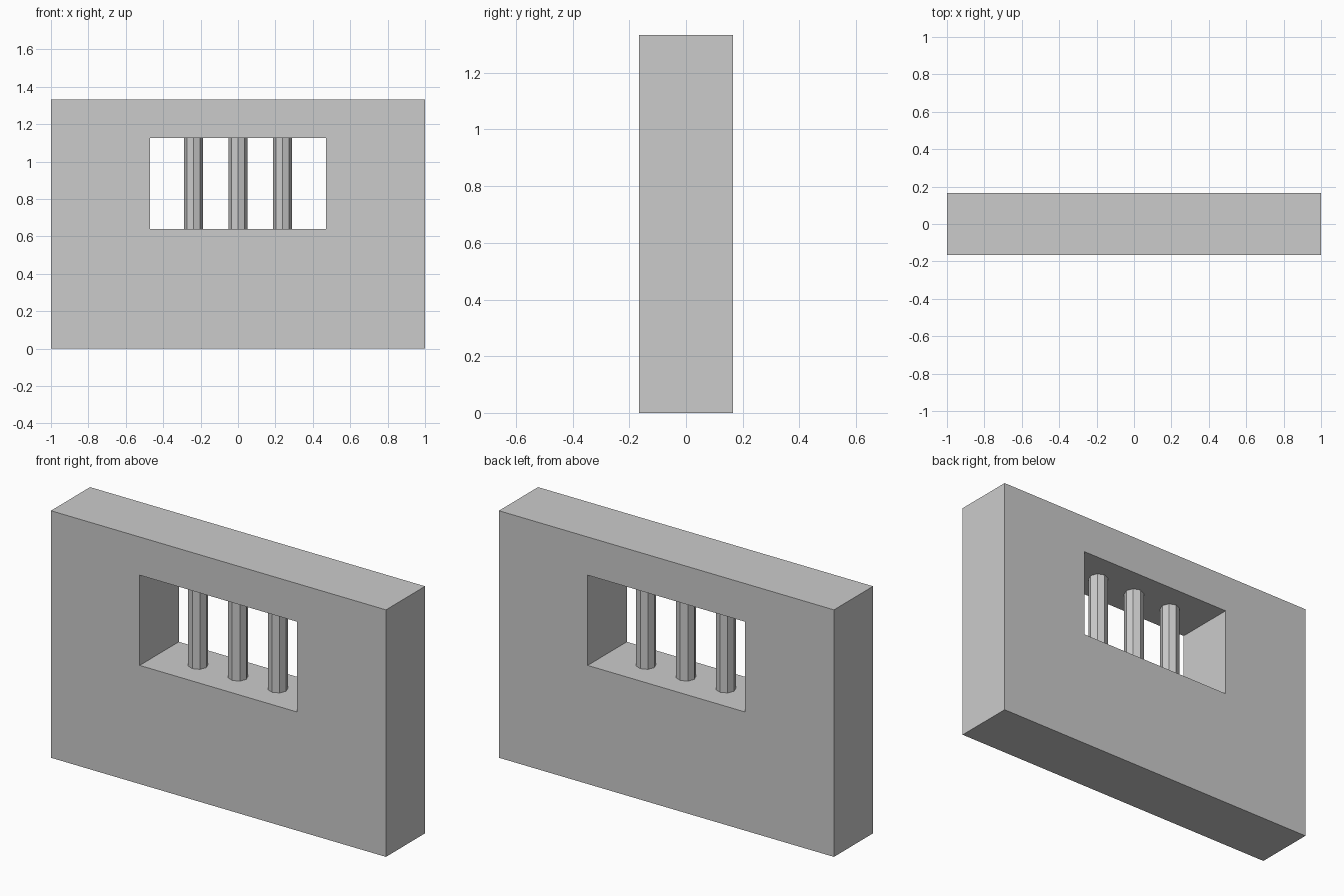
import bpy, bmesh

if "Cube" in bpy.data.objects:
    bpy.data.objects.remove(bpy.data.objects["Cube"])

HALF_DEPTH = 0.1667
WALL = (-1.0, 1.0, 0.0, 1.333)        # x min, x max, z min, z max
WINDOW = (-0.47, 0.47, 0.64, 1.127)
BAR_RADIUS = 0.05
BAR_SPACING = 0.238


def rect_loop(bm, rect, y):
    x0, x1, z0, z1 = rect
    return [bm.verts.new((x, y, z)) for x, z in ((x0, z0), (x1, z0), (x1, z1), (x0, z1))]


# Wall: outer and inner rectangles, front and back, joined into a closed ring
bm = bmesh.new()
loops = [rect_loop(bm, WALL, -HALF_DEPTH), rect_loop(bm, WALL, HALF_DEPTH),
         rect_loop(bm, WINDOW, HALF_DEPTH), rect_loop(bm, WINDOW, -HALF_DEPTH)]
for k in range(4):
    a, b = loops[k], loops[(k + 1) % 4]
    for i in range(4):
        j = (i + 1) % 4
        bm.faces.new((a[i], a[j], b[j], b[i]))
bmesh.ops.recalc_face_normals(bm, faces=bm.faces)
mesh = bpy.data.meshes.new("wall")
bm.to_mesh(mesh)
bm.free()
bpy.context.collection.objects.link(bpy.data.objects.new("wall", mesh))

# Window bars: three open-ended octagonal posts from sill to lintel
for i in (-1, 0, 1):
    bpy.ops.mesh.primitive_cylinder_add(
        vertices=8, radius=BAR_RADIUS, depth=WINDOW[3] - WINDOW[2], end_fill_type='NOTHING',
        location=(i * BAR_SPACING, 0, (WINDOW[2] + WINDOW[3]) / 2))
    bpy.context.object.name = f"window_bar_{i + 2}"
